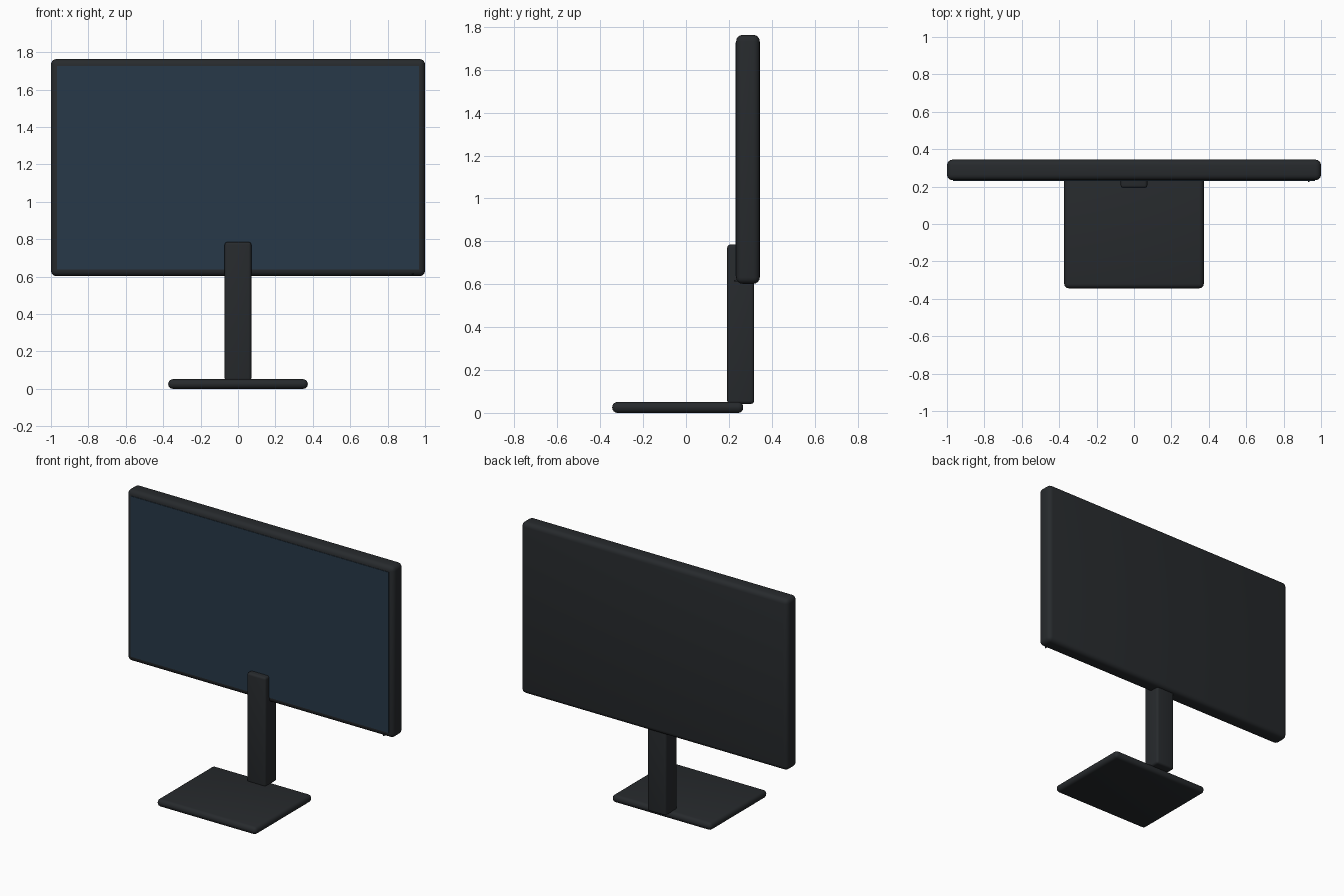
import bpy, math

if "Cube" in bpy.data.objects:
    bpy.data.objects.remove(bpy.data.objects["Cube"])


def material(name, rgb):
    m = bpy.data.materials.new(name)
    m.diffuse_color = (*rgb, 1)
    m.use_nodes = True
    m.node_tree.nodes["Principled BSDF"].inputs["Base Color"].default_value = m.diffuse_color
    return m


BODY = material("dark_plastic", (0.02, 0.023, 0.026))
GLASS = material("screen_glass", (0.02, 0.04, 0.065))


def box(name, lo, hi, mat, bevel=0, segments=4):
    """Box between two corners with rounded edges."""
    bpy.ops.mesh.primitive_cube_add(
        size=1, location=[(a + b) / 2 for a, b in zip(lo, hi)])
    ob = bpy.context.object
    ob.name = name
    ob.scale = [b - a for a, b in zip(lo, hi)]
    bpy.ops.object.transform_apply(location=False, rotation=False, scale=True)
    ob.data.materials.append(mat)
    if bevel:
        mod = ob.modifiers.new("rounding", 'BEVEL')
        mod.width = bevel
        mod.segments = segments
        bpy.ops.object.modifier_apply(modifier=mod.name)
        bpy.ops.object.shade_smooth_by_angle(angle=math.radians(35))
    return ob


# Display housing and the thin glass on its front
box("display_housing", (-1, 0.234, 0.602), (1, 0.344, 1.763), BODY, 0.03)
box("screen", (-0.967, 0.231, 0.638), (0.967, 0.242, 1.727), GLASS)

# Stand
box("stand_neck", (-0.071, 0.192, 0.042), (0.071, 0.318, 0.785), BODY, 0.015)
box("stand_base", (-0.373, -0.344, 0), (0.373, 0.267, 0.051), BODY, 0.024)

# Tiny power light on the lower bezel
box("power_light", (0.931, 0.225, 0.612), (0.939, 0.245, 0.62), BODY)
